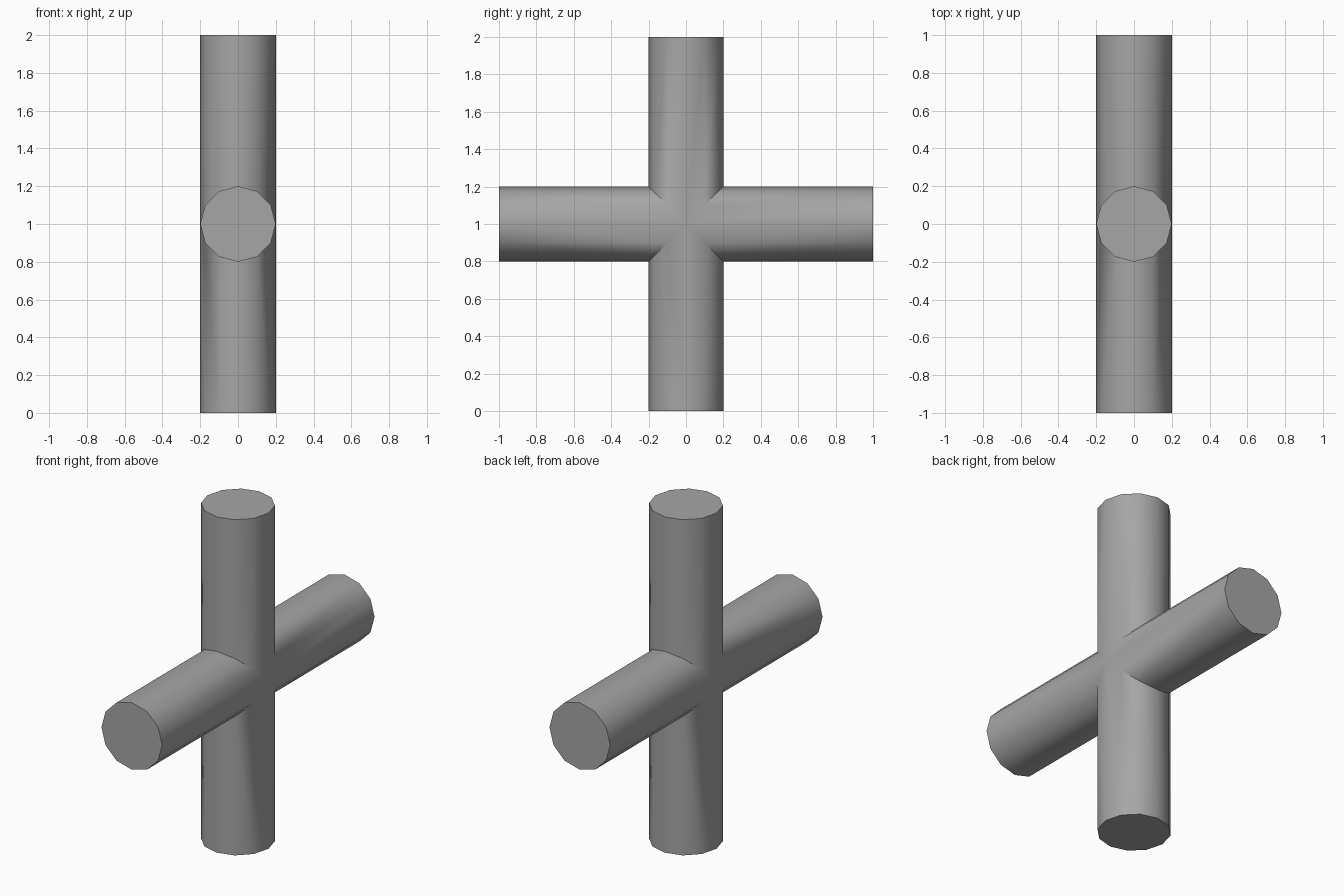
import bpy, bmesh, math

if "Cube" in bpy.data.objects:
    bpy.data.objects.remove(bpy.data.objects["Cube"])

SIDES, R, HALF, MID = 12, 0.2, 1.0, 1.0

grey = bpy.data.materials.new("mid grey")
grey.diffuse_color = (0.38, 0.38, 0.38, 1)
grey.use_nodes = True
grey.node_tree.nodes["Principled BSDF"].inputs["Base Color"].default_value = grey.diffuse_color

bm = bmesh.new()


def arm(place):
    """Twelve-sided arm, mitred at the crossing; place maps (x, side, along) to xyz."""
    inner, outer = [], []
    for i in range(SIDES):
        a = 2 * math.pi * i / SIDES
        x, s = R * math.cos(a), R * math.sin(a)
        inner.append(bm.verts.new(place(x, s, abs(s))))
        outer.append(bm.verts.new(place(x, s, HALF)))
    for i in range(SIDES):
        j = (i + 1) % SIDES
        bm.faces.new((inner[i], inner[j], outer[j], outer[i]))
    bm.faces.new(outer)


# two horizontal arms and two upright arms
for sign in (1, -1):
    arm(lambda x, s, t: (x, sign * t, MID + s))
    arm(lambda x, s, t: (x, s, MID + sign * t))

# weld the mitred seams into one closed shell
bmesh.ops.remove_doubles(bm, verts=bm.verts, dist=1e-4)
bmesh.ops.recalc_face_normals(bm, faces=bm.faces)

mesh = bpy.data.meshes.new("crossed_pipes")
bm.to_mesh(mesh)
bm.free()
mesh.materials.append(grey)
obj = bpy.data.objects.new("crossed_pipes", mesh)
bpy.context.collection.objects.link(obj)

# round sides, crisp caps and seams
bpy.context.view_layer.objects.active = obj
obj.select_set(True)
bpy.ops.object.shade_smooth_by_angle(angle=math.radians(40))
